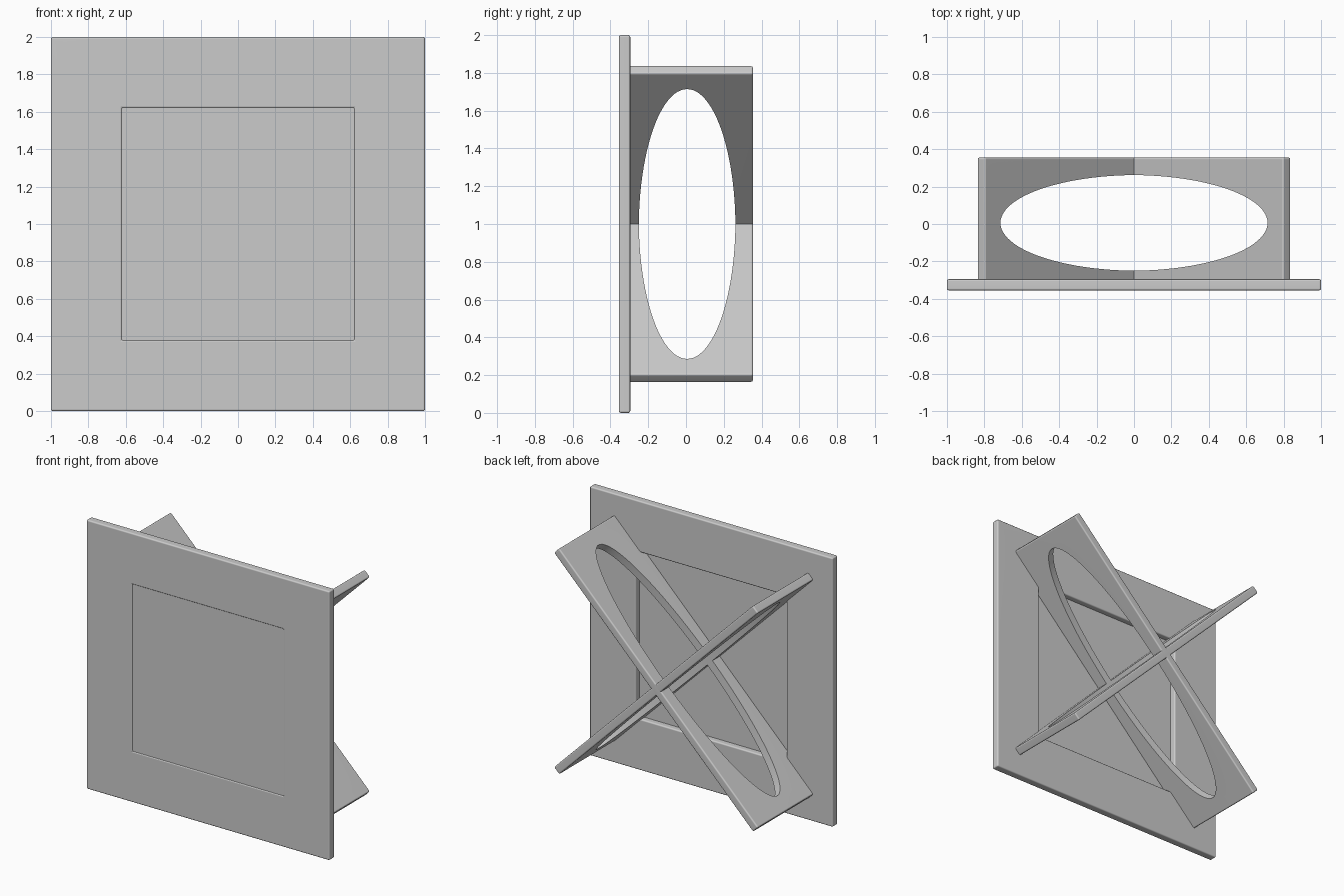
import bpy
from math import radians

if "Cube" in bpy.data.objects:
    bpy.data.objects.remove(bpy.data.objects["Cube"])

BEVEL = 0.01


def box(name, center, size):
    bpy.ops.mesh.primitive_cube_add(size=1, location=center)
    ob = bpy.context.object
    ob.name = name
    ob.scale = size
    bpy.ops.object.transform_apply(location=False, rotation=False, scale=True)
    return ob


def add_bevel(ob):
    m = ob.modifiers.new("bevel", 'BEVEL')
    m.width, m.segments = BEVEL, 3
    m.limit_method, m.angle_limit = 'ANGLE', radians(40)


def add_cut(ob, cutter):
    m = ob.modifiers.new("cut", 'BOOLEAN')
    m.operation, m.solver, m.object = 'DIFFERENCE', 'EXACT', cutter


def finish(ob, cutter=None):
    bpy.ops.object.select_all(action='DESELECT')
    ob.select_set(True)
    bpy.context.view_layer.objects.active = ob
    bpy.ops.object.convert(target='MESH')
    bpy.ops.object.shade_smooth_by_angle(angle=radians(40))
    ob.modifiers.new("clean_normals", 'WEIGHTED_NORMAL').keep_sharp = True
    if cutter:
        bpy.data.objects.remove(cutter)


# Square front frame with a rounded-edge window
frame = box("front_frame", (0, -0.325, 1), (2, 0.06, 2))
window = box("window_cutter", (0, -0.325, 1), (1.24, 0.3, 1.24))
window.hide_render = True
add_cut(frame, window)
add_bevel(frame)
finish(frame, window)

# Thin panel filling the window, almost flush with the front
box("front_panel", (0, -0.344, 1), (1.25, 0.012, 1.25))

# Two crossed diagonal support plates, each with an oval opening
for name, angle in (("support_plate_rising", -45), ("support_plate_falling", 45)):
    plate = box(name, (0, 0.006, 1), (2.315, 0.698, 0.06))
    bpy.ops.mesh.primitive_cylinder_add(vertices=96, radius=1, depth=0.4,
                                        location=(0, 0.006, 1))
    oval = bpy.context.object
    oval.name = "oval_cutter"
    oval.hide_render = True
    oval.scale = (1.04, 0.256, 1)
    for ob in (plate, oval):
        ob.rotation_euler.y = radians(angle)
    add_bevel(plate)
    add_cut(plate, oval)
    finish(plate, oval)
